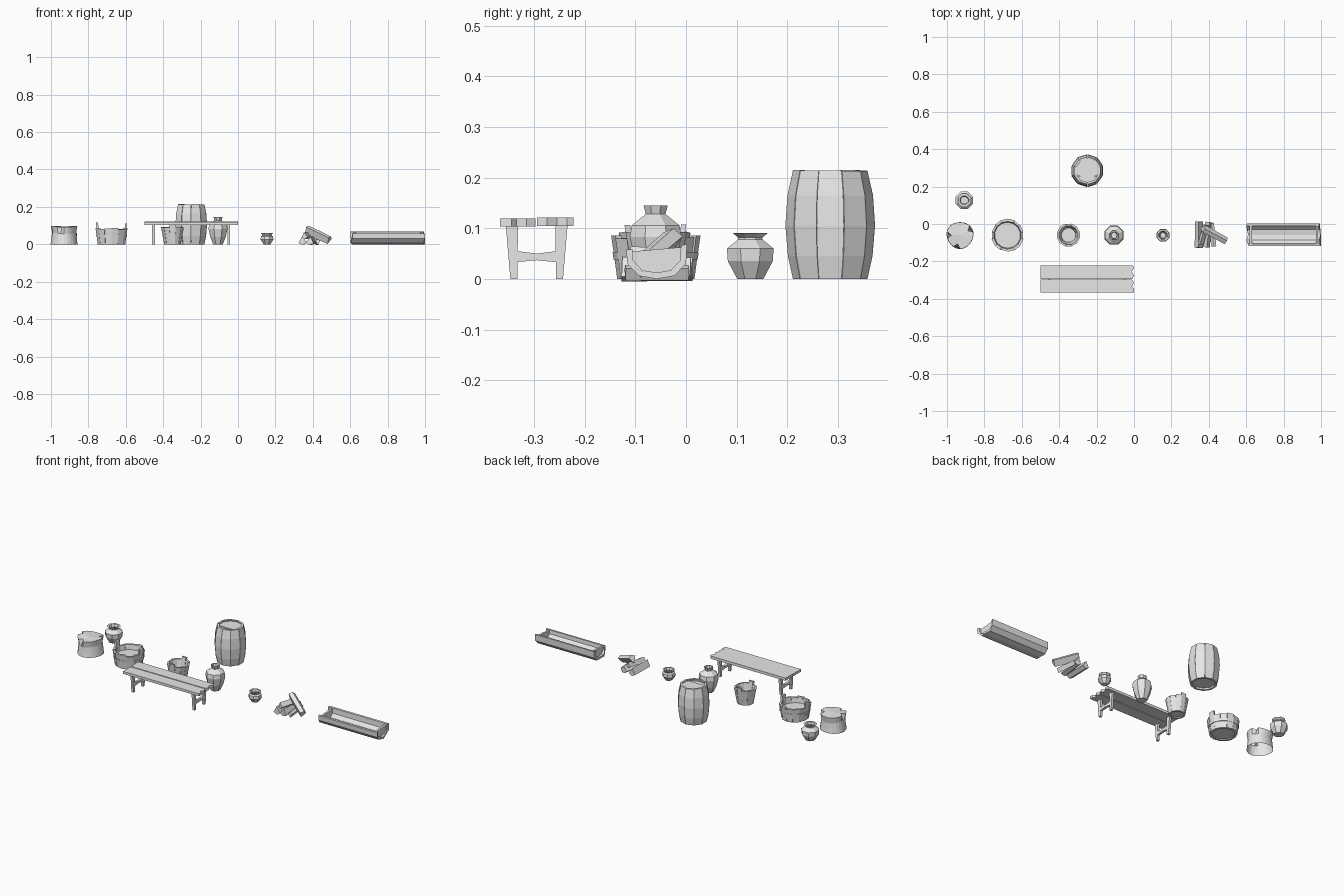
import bpy, bmesh, math, random
from mathutils import Vector

random.seed(4)
old = bpy.data.objects.get("Cube")
if old:
    bpy.data.objects.remove(old)

grey = bpy.data.materials.new("plain grey")
grey.use_nodes = True
grey.diffuse_color = (0.8, 0.8, 0.8, 1)
grey.node_tree.nodes["Principled BSDF"].inputs["Base Color"].default_value = (0.8, 0.8, 0.8, 1)


def build(name, verts, faces, loc=(0, 0, 0)):
    mesh = bpy.data.meshes.new(name)
    mesh.from_pydata([Vector(v) for v in verts], [], faces)
    bm = bmesh.new()
    bm.from_mesh(mesh)
    bmesh.ops.remove_doubles(bm, verts=bm.verts, dist=1e-5)
    bmesh.ops.recalc_face_normals(bm, faces=bm.faces)
    bm.to_mesh(mesh)
    bm.free()
    mesh.materials.append(grey)
    obj = bpy.data.objects.new(name, mesh)
    obj.location = loc
    bpy.context.collection.objects.link(obj)
    return obj


def loft(name, rings, loc=(0, 0, 0), caps=True):
    """Skin a list of closed rings with equal point counts."""
    n = len(rings[0])
    faces = [(i * n + j, i * n + (j + 1) % n, (i + 1) * n + (j + 1) % n, (i + 1) * n + j)
             for i in range(len(rings) - 1) for j in range(n)]
    if caps:
        faces += [tuple(range(n)), tuple(range((len(rings) - 1) * n, len(rings) * n))]
    return build(name, [p for r in rings for p in r], faces, loc)


def circle(r, z, n):
    return [(r * math.cos(t), r * math.sin(t), z)
            for t in (math.tau * (j + 0.5) / n for j in range(n))]


def lathe(name, profile, n, loc):
    return loft(name, [circle(r, z, n) for r, z in profile], loc)


def prism(name, outline, z0, z1):
    return loft(name, [[(x, y, z) for x, y in outline] for z in (z0, z1)])


def staves(name, profile, n, thick, loc, jitter=0.0, ears=(), ear_height=0.0):
    """Ring of separate staves; profile lists (radius, height)."""
    for k in range(n):
        a0, a1 = (math.tau * (k + s) / n for s in (-0.49, 0.49))
        wob = random.uniform(-0.4, 1) * jitter
        lift = random.uniform(-1, 0.4) * jitter + (ear_height if k in ears else 0)
        rings = []
        for i, (r, z) in enumerate(profile):
            z += lift if i == len(profile) - 1 else 0
            ro, ri = r + wob / 2, r - thick
            rings.append([(q * math.cos(a), q * math.sin(a), z)
                          for q, a in ((ro, a0), (ro, a1), (ri, a1), (ri, a0))])
        loft(f"{name}_stave_{k + 1}", rings, loc)


# Chopping stump: hollow underneath, radial cracks in the top
N = 24
cracks = (2, 12, 17)
rings = []
for r, z, cut in ((0.072, 0, 1), (0.068, 0.03, 1), (0.065, 0.06, 0.96), (0.071, 0.095, 0.65)):
    ring = []
    for j in range(N):
        t = math.tau * j / N
        q = r * (cut if j in cracks else 1) * (1 + 0.03 * math.sin(3 * t))
        ring.append((q * math.cos(t), q * math.sin(t), z + 0.004 * math.cos(2 * t) * (z > 0)))
    rings.append(ring)
stump = loft("stump", rings, (-0.93, -0.06, 0), caps=False)
build("stump_top", rings[-1] + [(0, 0, 0.095)],
      [(j, (j + 1) % N, N) for j in range(N)], (-0.93, -0.06, 0))

# Clay jars with hollow necks
lathe("small_jar", [(0.028, 0), (0.048, 0.035), (0.05, 0.06), (0.026, 0.078), (0.026, 0.082),
                    (0.038, 0.091), (0.026, 0.091), (0.02, 0.078), (0.036, 0.055), (0.02, 0.01)],
      8, (-0.907, 0.127, 0))
lathe("tall_jar", [(0.028, 0), (0.045, 0.04), (0.055, 0.083), (0.051, 0.106), (0.021, 0.128),
                   (0.026, 0.145), (0.02, 0.145), (0.015, 0.127), (0.04, 0.1), (0.02, 0.01)],
      8, (-0.107, -0.06, 0))
lathe("bowl_jar", [(0.02, 0), (0.037, 0.025), (0.035, 0.042), (0.026, 0.048), (0.034, 0.06),
                   (0.025, 0.06), (0.019, 0.047), (0.027, 0.035), (0.015, 0.01)],
      8, (0.155, -0.06, 0))

# Wide tub with tall handle staves on both sides
tub = (-0.676, -0.06, 0)
staves("tub", [(0.074, 0), (0.08, 0.045), (0.086, 0.085)], 14, 0.012, tub, 0.006, (0, 7), 0.03)
lathe("tub_floor", [(0.066, 0.006), (0.068, 0.02)], 14, tub)
lathe("tub_hoop", [(0.079, 0.038), (0.083, 0.038), (0.085, 0.052), (0.08, 0.052)], 14, tub)

# Bucket with ears front and back
bucket = (-0.35, -0.06, 0)
staves("bucket", [(0.045, 0), (0.053, 0.045), (0.062, 0.092)], 12, 0.01, bucket, 0.004, (3, 9), 0.018)
lathe("bucket_floor", [(0.038, 0.006), (0.041, 0.02)], 12, bucket)

# Barrel with recessed heads
barrel = (-0.25, 0.285, 0)
staves("barrel", [(0.073, 0), (0.083, 0.045), (0.088, 0.105), (0.084, 0.165), (0.073, 0.215)],
       10, 0.012, barrel, 0.002)
lathe("barrel_bottom", [(0.064, 0.012), (0.066, 0.02)], 10, barrel)
lid = circle(0.066, 0, 10)
for label, side, z in (("back", 1, 0.207), ("front", -1, 0.203)):
    cut = -0.03
    pts = [(x + barrel[0], (max(y, cut) if side > 0 else min(y, cut)) + barrel[1]) for x, y, _ in lid]
    prism("barrel_lid_" + label, pts, 0.195, z)

# Bench: two planks with split ends on a pair of trestles
prism("bench_back_plank", [(-0.5, -0.222), (-0.5, -0.294), (-0.01, -0.294), (0, -0.275),
                           (-0.012, -0.255), (0, -0.235), (-0.005, -0.222)], 0.105, 0.121)
prism("bench_front_plank", [(-0.5, -0.367), (-0.5, -0.297), (-0.01, -0.297), (0, -0.315),
                            (-0.012, -0.335), (0, -0.345), (0, -0.367)], 0.104, 0.119)
for end, x in (("right", -0.452), ("left", -0.05)):
    a, b = x - 0.007, x + 0.007
    for part, s in (("front", -1), ("back", 1)):
        rings = [[(u, -0.295 + s * v, z) for u, v in ((a, v0), (b, v0), (b, v1), (a, v1))]
                 for v0, v1, z in ((0.038, 0.052, 0), (0.037, 0.061, 0.106))]
        loft(f"bench_{end}_{part}_leg", rings)
    rail = [(-0.335, 0.033, 0.055), (-0.295, 0.037, 0.05), (-0.255, 0.033, 0.055)]
    loft(f"bench_{end}_rail", [[(a, y, lo), (b, y, lo), (b, y, hi), (a, y, hi)] for y, lo, hi in rail])


# Split firewood: wedge logs between two points
def log(name, p0, p1, size, turn):
    p0, p1 = Vector(p0), Vector(p1)
    d = (p1 - p0).normalized()
    u = d.cross(Vector((0, 0, 1))).normalized()
    v = u.cross(d)
    shape = [(math.cos(t + turn), math.sin(t + turn)) for t in (0.5, 1.57, 2.64, 4.71)]
    loft(name, [[p + size * k * (u * c + v * s) for c, s in shape]
                for p, k in ((p0, 1), (p1, 0.92))])


log("log_right", (0.345, -0.127, 0.02), (0.347, 0.013, 0.019), 0.025, 3.2)
log("log_middle", (0.385, -0.125, 0.019), (0.402, 0.01, 0.02), 0.024, 3.0)
log("log_left", (0.427, -0.12, 0.012), (0.415, 0.005, 0.012), 0.016, 0.1)
log("log_upper", (0.355, -0.11, 0.046), (0.385, -0.005, 0.046), 0.018, 3.3)
log("log_leaning", (0.368, -0.025, 0.078), (0.488, -0.09, 0.022), 0.024, 0.2)

# Trough: hollowed half log closed by two end boards
half = [(-0.06, 0.058), (-0.058, 0.03), (-0.035, 0.006), (0, 0), (0.035, 0.006), (0.058, 0.03), (0.06, 0.068)]
hollow = [(y * 0.8, 0.062 - (0.062 - z) * 0.8) for y, z in half]
section = half + hollow[::-1]
loft("trough", [[(x + 0.006 * math.sin(9 * y * 10 + x), y - 0.058, z) for y, z in section]
                for x in (0.606, 0.994)])
for end, x in (("right", 0.618), ("left", 0.972)):
    loft(f"trough_{end}_end", [[(u, y * 0.85 - 0.058, 0.003 + z * 0.88) for y, z in half]
                               for u in (x, x + 0.012)])
